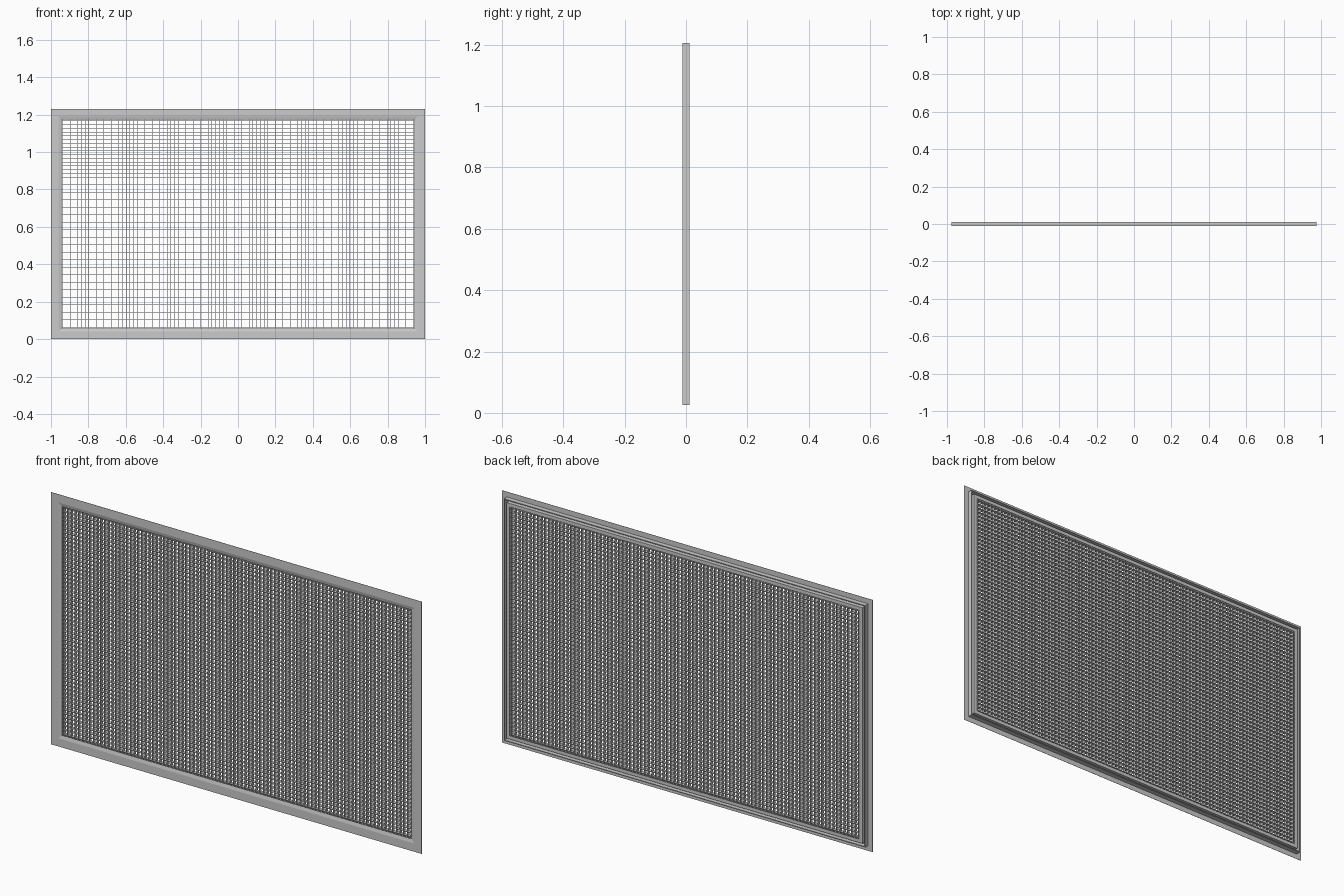
import bpy, bmesh

if "Cube" in bpy.data.objects:
    bpy.data.objects.remove(bpy.data.objects["Cube"])

W, H = 2.0, 1.23          # overall flange size
Y0, Y1 = -0.012, 0.012    # front and back planes


def make_object(name, bm):
    bmesh.ops.recalc_face_normals(bm, faces=bm.faces)
    mesh = bpy.data.meshes.new(name)
    bm.to_mesh(mesh)
    bm.free()
    obj = bpy.data.objects.new(name, mesh)
    bpy.context.collection.objects.link(obj)
    return obj


def mitred_frame(name, profile):
    """Sweep a closed (inset, y) profile around the rectangle."""
    bm = bmesh.new()
    rings = []
    for sx, top in ((-1, 0), (1, 0), (1, 1), (-1, 1)):
        rings.append([bm.verts.new((sx * (W / 2 - i), y, H - i if top else i))
                      for i, y in profile])
    n = len(profile)
    for a in range(4):
        r, s = rings[a], rings[(a + 1) % 4]
        for k in range(n):
            m = (k + 1) % n
            bm.faces.new((r[k], r[m], s[m], s[k]))
    return make_object(name, bm)


def add_box(bm, lo, hi):
    verts = bmesh.ops.create_cube(bm, size=1)["verts"]
    for v in verts:
        for k in range(3):
            v.co[k] = lo[k] if v.co[k] < 0 else hi[k]


# Extruded border: flange, outer neck leg, and channel holding the core
mitred_frame("border_frame", [
    (0, Y0), (0.040, Y0), (0.057, -0.008), (0.057, -0.007), (0.043, -0.007),
    (0.043, 0.010), (0.057, 0.010), (0.057, Y1), (0.040, Y1),
    (0.040, -0.0108), (0.029, -0.0108), (0.029, Y1), (0.025, Y1),
    (0.025, -0.0108), (0, -0.0108)])

# Egg-crate core: crossing upright and level slats
inset, front, back, t = 0.043, -0.007, 0.010, 0.0009
x0, z0, z1 = W / 2 - inset, inset, H - inset
nx, nz = 96, 57

bm = bmesh.new()
for i in range(1, nx):
    x = -x0 + 2 * x0 * i / nx
    add_box(bm, (x - t, front, z0), (x + t, back, z1))
make_object("upright_slats", bm)

bm = bmesh.new()
for i in range(1, nz):
    z = z0 + (z1 - z0) * i / nz
    add_box(bm, (-x0, front, z - t), (x0, back, z + t))
make_object("level_slats", bm)
